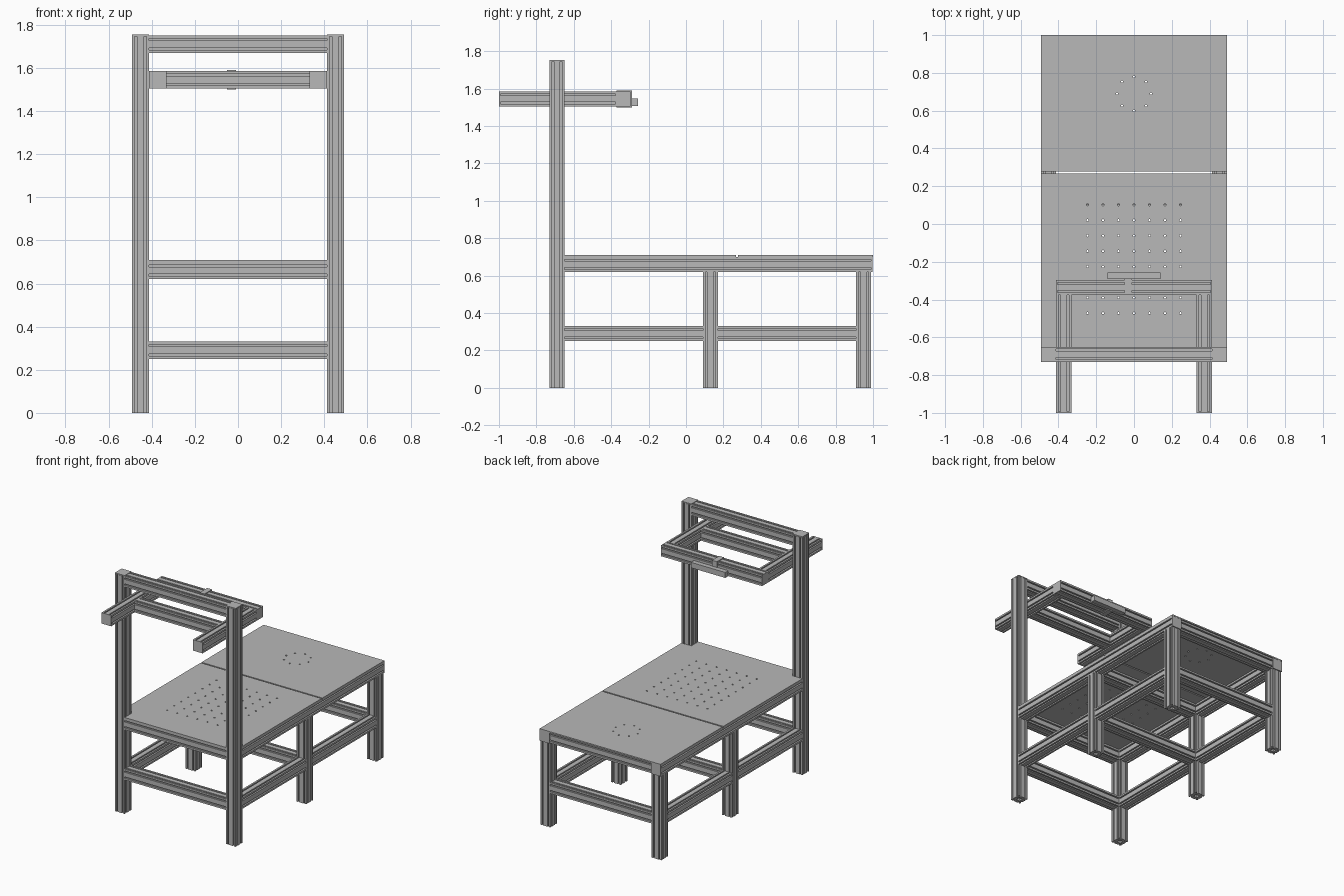
import bpy, bmesh, math
from mathutils import Vector

cube = bpy.data.objects.get("Cube")
if cube:
    bpy.data.objects.remove(cube, do_unlink=True)

grey = bpy.data.materials.new("aluminium grey")
grey.use_nodes = True
COLOUR = (0.48, 0.48, 0.48, 1)
grey.diffuse_color = COLOUR
grey.node_tree.nodes["Principled BSDF"].inputs["Base Color"].default_value = COLOUR

W = 0.08      # extrusion width
H = W / 2
BIG = 100     # outlines are filled at a large scale for precision


def finish(name, bm):
    bmesh.ops.recalc_face_normals(bm, faces=bm.faces)
    mesh = bpy.data.meshes.new(name)
    bm.to_mesh(mesh)
    bm.free()
    mesh.materials.append(grey)
    obj = bpy.data.objects.new(name, mesh)
    bpy.context.collection.objects.link(obj)
    return obj


def prism(name, loops, start, end):
    """Extrude an outline with holes from start to end."""
    start, end = Vector(start), Vector(end)
    bm = bmesh.new()
    for loop in loops:
        vs = [bm.verts.new((x * BIG, y * BIG, 0)) for x, y in loop]
        for a, b in zip(vs, vs[1:] + vs[:1]):
            bm.edges.new((a, b))
    bmesh.ops.triangle_fill(bm, edges=bm.edges[:], use_beauty=True, normal=(0, 0, 1))
    bmesh.ops.scale(bm, vec=(1 / BIG, 1 / BIG, 1), verts=bm.verts)
    out = bmesh.ops.extrude_face_region(bm, geom=bm.faces[:], use_keep_orig=True)
    top = [g for g in out["geom"] if isinstance(g, bmesh.types.BMVert)]
    axis = end - start
    bmesh.ops.translate(bm, vec=(0, 0, axis.length), verts=top)
    if abs(axis.z) < axis.length * 0.99:
        turn = axis.to_track_quat('Z', 'Y').to_matrix()
        bmesh.ops.rotate(bm, cent=(0, 0, 0), matrix=turn, verts=bm.verts)
    bmesh.ops.translate(bm, vec=start, verts=bm.verts)
    return finish(name, bm)


def box(name, lo, hi):
    bm = bmesh.new()
    bmesh.ops.create_cube(bm, size=1)
    lo, hi = Vector(lo), Vector(hi)
    bmesh.ops.scale(bm, vec=hi - lo, verts=bm.verts)
    bmesh.ops.translate(bm, vec=(lo + hi) / 2, verts=bm.verts)
    return finish(name, bm)


def cap(name, centre, axis, thick=0.008):
    """Square end cover, thin along one axis."""
    half = Vector((H, H, H))
    half[axis] = thick / 2
    return box(name, Vector(centre) - half, Vector(centre) + half)


def slotted_profile():
    """Square section with two slots per side and a hollow core."""
    slot, half, depth = 0.022, 0.005, 0.012
    side = [(-H, H)]
    for c in (-slot, slot):
        side += [(c - half, H), (c - half, H - depth), (c + half, H - depth), (c + half, H)]
    outer = []
    for _ in range(4):
        outer += side
        side = [(y, -x) for x, y in side]
    core = 0.014
    return [outer, [(-core, -core), (core, -core), (core, core), (-core, core)]]


PROFILE = slotted_profile()


def beam(name, start, end):
    return prism(name, PROFILE, start, end)


def hole(cx, cy, r=0.006, n=8):
    return [(cx + r * math.cos(math.tau * i / n), cy + r * math.sin(math.tau * i / n))
            for i in range(n)]


X = 0.452                 # post and leg centre line
INNER = X - H
OUTER = X + H
FRONT, MID, REAR = -0.69, 0.13, 0.95
TOP, LOW, ARM = 0.66, 0.29, 1.545
POST = 1.75

# Uprights and long rails on both sides
for s, side in ((-1, "right"), (1, "left")):
    x = s * X
    beam(side + "_front_post", (x, FRONT, 0), (x, FRONT, POST - 0.005))
    cap(side + "_post_cap", (x, FRONT, POST), 2)
    beam(side + "_middle_leg", (x, MID, 0), (x, MID, TOP - H))
    beam(side + "_rear_leg", (x, REAR, 0), (x, REAR, TOP - H))
    beam(side + "_upper_rail", (x, FRONT + H, TOP), (x, REAR + H, TOP))
    cap(side + "_rail_cap", (x, REAR + H + 0.004, TOP), 1)
    beam(side + "_lower_front_rail", (x, FRONT + H, LOW), (x, MID - H, LOW))
    beam(side + "_lower_rear_rail", (x, MID + H, LOW), (x, REAR - H, LOW))

    # Overhead arm
    ax = s * (INNER - H)
    beam(side + "_arm", (ax, -0.992, ARM), (ax, -0.376, ARM))
    cap(side + "_arm_cap", (ax, -0.996, ARM), 1)
    cap(side + "_crossbar_cap", (s * (INNER - 0.004), -0.336, ARM), 0)

# Cross members
for y, place in ((FRONT, "front"), (MID, "middle"), (REAR, "rear")):
    for z, level in ((TOP, "upper"), (LOW, "lower")):
        beam(place + "_" + level + "_crossbar", (-INNER, y, z), (INNER, y, z))
beam("post_top_crossbar", (-INNER, FRONT, POST - H), (INNER, FRONT, POST - H))
beam("arm_support_crossbar", (-INNER + W, FRONT, ARM), (INNER - W, FRONT, ARM))
beam("arm_end_crossbar", (-INNER + 0.008, -0.336, ARM), (INNER - 0.008, -0.336, ARM))

# Sensor strip and its clamp
box("sensor_strip", (-0.14, -0.291, 1.508), (0.14, -0.256, 1.548))
box("sensor_clamp", (-0.05, -0.372, 1.499), (-0.01, -0.288, 1.591))

# Table plates with drilled holes
Z0, Z1 = TOP + H, TOP + H + 0.01
front_y, notch_y, split = FRONT - H, FRONT + H, 0.268
outline = [(-INNER, front_y), (INNER, front_y), (INNER, notch_y), (OUTER, notch_y),
           (OUTER, split), (-OUTER, split), (-OUTER, notch_y), (-INNER, notch_y)]
pitch = 0.082
grid = [hole((i - 3) * pitch, 0.102 - j * pitch) for i in range(7) for j in range(8)]
prism("front_plate", [outline] + grid, (0, 0, Z0), (0, 0, Z1))

outline = [(-OUTER, split + 0.01), (OUTER, split + 0.01), (OUTER, 1), (-OUTER, 1)]
ring = [hole(0.09 * math.cos(math.tau * i / 8), 0.69 + 0.09 * math.sin(math.tau * i / 8))
        for i in range(8)]
prism("rear_plate", [outline] + ring, (0, 0, Z0), (0, 0, Z1))
